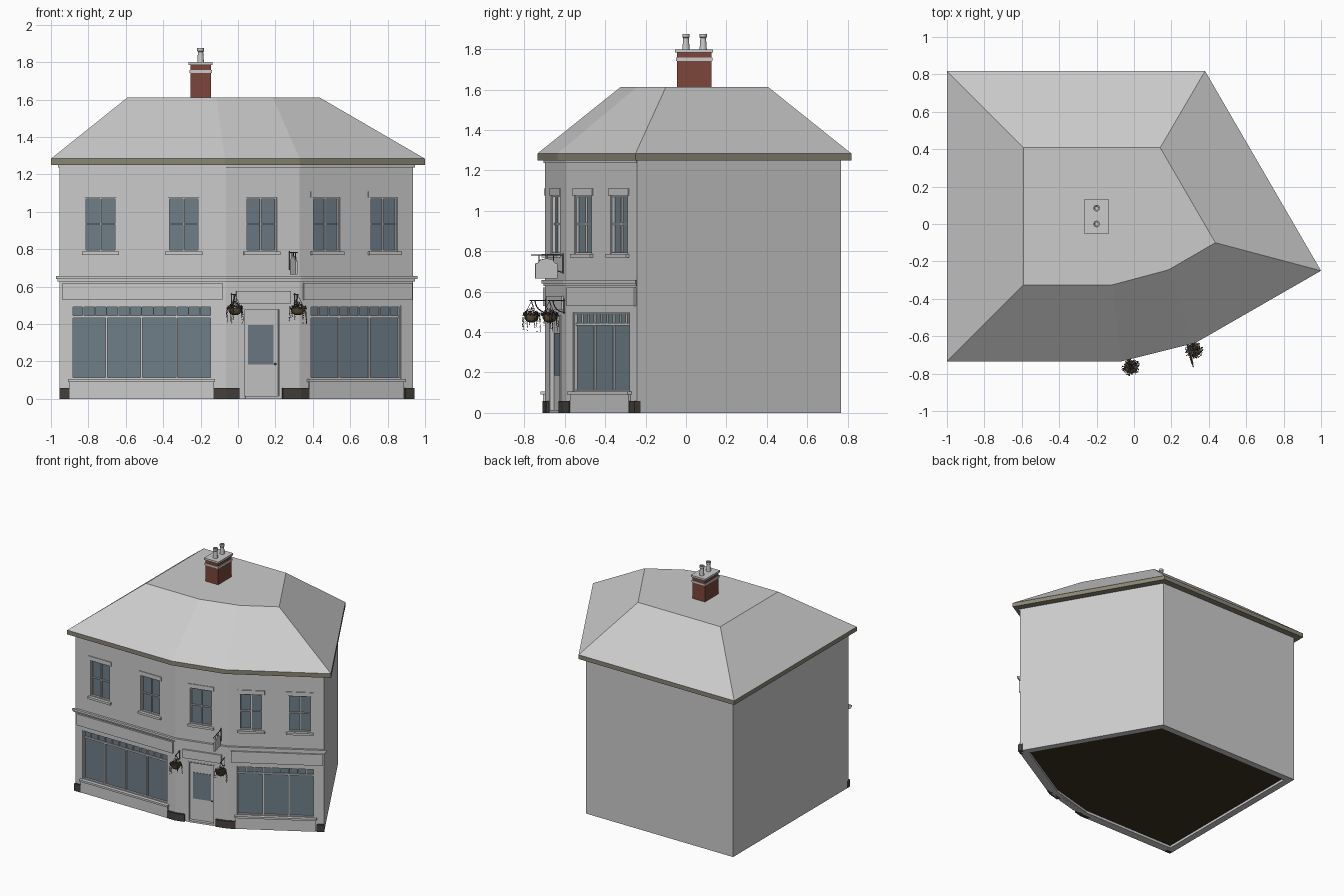
import bpy, bmesh, math, random
from mathutils import Vector

if "Cube" in bpy.data.objects:
    bpy.data.objects.remove(bpy.data.objects["Cube"])

random.seed(4)
WALL = [(-.955, -.697), (-.065, -.697), (.33, -.592), (.935, -.243), (.35, .767), (-.955, .767)]
EAVE = [(-1, -.735), (-.07, -.735), (.33, -.635), (1, -.25), (.38, .818), (-1, .818)]
CROWN = [(-.59, -.325), (-.115, -.325), (.185, -.245), (.435, -.10), (.14, .408), (-.59, .408)]


def material(name, r, g, b):
    m = bpy.data.materials.new(name)
    m.diffuse_color = (r, g, b, 1)
    m.use_nodes = True
    m.node_tree.nodes["Principled BSDF"].inputs["Base Color"].default_value = m.diffuse_color
    return m


GLASS = material("glass", .16, .21, .25)
STONE = material("dark_stone", .06, .052, .045)
BRICK = material("brick", .2, .062, .042)
TRIM = material("eave_trim", .25, .235, .18)
FLOOR = material("floor_brown", .045, .028, .015)
IRON = material("iron", .09, .09, .09)
LEAF = material("leaf", .06, .08, .035)
PETALS = [material("petal_red", .25, .04, .08), material("petal_purple", .14, .06, .2)]
SOIL = material("basket_fibre", .11, .08, .04)


def finish(name, bm, *mats):
    bmesh.ops.recalc_face_normals(bm, faces=bm.faces[:])
    me = bpy.data.meshes.new(name)
    bm.to_mesh(me)
    bm.free()
    ob = bpy.data.objects.new(name, me)
    bpy.context.collection.objects.link(ob)
    for m in mats:
        if m:
            me.materials.append(m)
    return ob


def loft(name, loops, mat=None, cyclic=False):
    """Skin consecutive loops; cap the ends unless the stack is cyclic."""
    bm = bmesh.new()
    rows = [[bm.verts.new(p) for p in l] for l in loops]
    n = len(rows[0])
    pairs = list(zip(rows, rows[1:])) + ([(rows[-1], rows[0])] if cyclic else [])
    for a, b in pairs:
        for i in range(n):
            bm.faces.new((a[i], a[(i + 1) % n], b[(i + 1) % n], b[i]))
    if not cyclic:
        bm.faces.new(rows[0])
        bm.faces.new(rows[-1])
    return finish(name, bm, mat)


def at(pts, z):
    return [(x, y, z) for x, y in pts]


def offset(pts, d):
    """Mitred offset of a counter-clockwise polygon, outward for d > 0."""
    out = []
    for i, p in enumerate(pts):
        a, b, c = Vector(pts[i - 1]), Vector(p), Vector(pts[(i + 1) % len(pts)])
        e, f = (b - a).normalized(), (c - b).normalized()
        n, m = Vector((e.y, -e.x)), Vector((f.y, -f.x))
        out.append(tuple(b + (n + m) * d / (1 + n.dot(m))))
    return out


def on(f, u, z, d):
    """Point on facade f: u along it, z up, d outward."""
    a, b = Vector(WALL[f]), Vector(WALL[f + 1])
    t = (b - a).normalized()
    p = a + t * u + Vector((t.y, -t.x)) * d
    return Vector((p.x, p.y, z))


def boxes(name, items, mat=None):
    """Boxes (facade, u0, u1, z0, z1, d0, d1) joined in one object."""
    bm = bmesh.new()
    for f, u0, u1, z0, z1, d0, d1 in items:
        v = [bm.verts.new(on(f, u, z, d)) for d in (d0, d1) for u, z in ((u0, z0), (u1, z0), (u1, z1), (u0, z1))]
        for q in ((0, 1, 2, 3), (4, 5, 6, 7), (0, 1, 5, 4), (1, 2, 6, 5), (2, 3, 7, 6), (3, 0, 4, 7)):
            bm.faces.new([v[i] for i in q])
    return finish(name, bm, mat)


def tube(name, paths, r, mat=IRON):
    cu = bpy.data.curves.new(name, 'CURVE')
    cu.dimensions, cu.bevel_depth, cu.bevel_resolution, cu.use_fill_caps = '3D', r, 1, True
    for path in paths:
        s = cu.splines.new('POLY')
        s.points.add(len(path) - 1)
        for pt, p in zip(s.points, path):
            pt.co = (*p, 1)
    cu.materials.append(mat)
    ob = bpy.data.objects.new(name, cu)
    bpy.context.collection.objects.link(ob)


def turned(name, x, y, profile, mat=None, n=16):
    ob = loft(name, [[(x + r * math.cos(k * math.tau / n), y + r * math.sin(k * math.tau / n), z)
                      for k in range(n)] for r, z in profile], mat)
    bpy.ops.object.select_all(action='DESELECT')
    ob.select_set(True)
    bpy.context.view_layer.objects.active = ob
    bpy.ops.object.shade_smooth_by_angle()


# walls, floor, eaves and roof
inner = offset(WALL, -.055)
walls = loft("walls", [at(WALL, 0), at(WALL, 1.25), at(inner, 1.25), at(inner, 0)], cyclic=True)
loft("floor", [at(inner, .02), at(inner, .03)], FLOOR)
loft("eave_board", [at(EAVE, 1.25), at(EAVE, 1.284)], TRIM)
loft("roof", [at(EAVE, 1.284), at(CROWN, 1.612)])

# ledges wrapping the three front facades
for name, z0, z1, d in (("top_moulding", 1.238, 1.25, .008), ("shop_cornice", .64, .657, .018),
                        ("cornice_underband", .628, .64, .009)):
    band = offset(WALL, d)[:4] + offset(WALL, -.01)[3::-1]
    loft(name, [at(band, z0), at(band, z1)])

cut, frame, glass, stone, sills = [], [], [], [], []


def window(f, u0, u1, z0, z1, bars, b=.008):
    cut.append((f, u0, u1, z0, z1, -.035, .05))
    glass.append((f, u0, u1, z0, z1, -.034, -.022))
    for s in ((u0, u0 + b, z0, z1), (u1 - b, u1, z0, z1), (u0 + b, u1 - b, z0, z0 + b), (u0 + b, u1 - b, z1 - b, z1)):
        frame.append((f, *s, -.03, -.006))
    for s in bars:
        frame.append((f, *s, -.03, -.012))


# upper sash windows with sills and lintels
for f, c in ((0, .22), (0, .665), (1, .197), (2, .165), (2, .52)):
    window(f, c - .085, c + .085, .787, 1.077,
           [(c - .004, c + .004, .79, 1.07), (c - .08, c + .08, .931, .939)])
    sills.append((f, c - .1, c + .1, .77, .787, -.02, .018))
    sills.append((f, c - .1, c + .1, 1.077, 1.11, -.02, .006))

# shop windows, stall risers and sign boards
boards = [(1, .057, .357, .51, .578, -.01, .012)]
for f, u0, u1, n, s0, s1 in ((0, .065, .815, 4, .018, .872), (2, .064, .626, 3, .02, .69)):
    w = (u1 - u0)
    bars = [(u0, u1, .433, .445)]
    bars += [(u0 + w * i / n - .005, u0 + w * i / n + .005, .11, .435) for i in range(1, n)]
    bars += [(u0 + w * i / n / 3 - .003, u0 + w * i / n / 3 + .003, .44, .495) for i in range(1, n * 3)]
    window(f, u0, u1, .105, .498, bars)
    sills.append((f, u0 - .018, u1 + .018, .09, .105, -.03, .022))
    sills.append((f, u0 - .01, u1 + .01, 0, .09, -.02, .012))
    boards.append((f, s0, s1, .53, .62, -.01, .012))

# corner plinth blocks
for f, u0, u1 in ((0, 0, .055), (0, .825, .893), (1, -.002, .072), (1, .312, .412), (2, -.003, .052), (2, .645, .70)):
    stone.append((f, u0, u1, 0, .058, -.02, .014))

# door
cut.append((1, .098, .302, -.02, .485, -.035, .05))
boxes("door", [(1, .106, .294, .015, .477, -.034, -.018)])
boxes("door_frame", [(1, .098, .106, 0, .485, -.034, .004), (1, .294, .302, 0, .485, -.034, .004),
                     (1, .106, .294, .477, .485, -.034, .004)])
boxes("doorstep", [(1, .106, .294, 0, .015, -.034, .006)])
glass.append((1, .127, .267, .185, .395, -.02, -.015))
k = on(1, .277, 0, -.012)
turned("door_knob", k.x, k.y, [(.002, .18), (.006, .184), (.006, .189), (.002, .193)], IRON, 8)

boxes("window_frames", frame)
boxes("window_glass", glass, GLASS)
boxes("sills_lintels_and_risers", sills)
boxes("corner_plinths", stone, STONE)
boxes("sign_boards", boards)
cutter = boxes("opening_cutter", cut)
cutter.hide_render = True
cutter.display_type = 'WIRE'
mod = walls.modifiers.new("openings", 'BOOLEAN')
mod.operation, mod.object, mod.solver = 'DIFFERENCE', cutter, 'EXACT'


# chimney stack and pots
def block(name, g, z0, z1, mat=None):
    pts = [(-.255 - g, -.045 - g), (-.145 + g, -.045 - g), (-.145 + g, .125 + g), (-.255 - g, .125 + g)]
    loft(name, [at(pts, z0), at(pts, z1)], mat)


block("chimney_stack", 0, 1.6, 1.785, BRICK)
block("chimney_band", .005, 1.743, 1.758)
block("chimney_cap", .009, 1.785, 1.8)
for i, y in enumerate((0, .085)):
    turned(f"chimney_pot_{i}", -.2, y, [(.018, 1.8), (.014, 1.855), (.018, 1.86), (.018, 1.875), (.011, 1.875), (.01, 1.83)])

# projecting sign with bracket
U = .352
half = [(.088, .665), (.145, .665), (.145, .738), (.132, .742), (.118, .758), (.088, .765)]
shape = half[1:5] + [(.088, .765)] + [(.176 - d, z) for d, z in half[4:0:-1]]
loft("hanging_sign", [[on(1, U + s, z, d) for d, z in shape] for s in (-.006, .006)])
arc = [on(1, U, .782 - .085 * math.cos(t), .085 * math.sin(t)) for t in [i * math.pi / 16 for i in range(9)]]
tube("sign_bracket", [[on(1, U, .782, 0), on(1, U, .782, .165)], [on(1, U, .69, .003), on(1, U, .79, .003)], arc,
                      [on(1, U, .782, .05), on(1, U, .755, .05)], [on(1, U, .782, .126), on(1, U, .745, .126)]], .003)

# hanging flower baskets
for i, u in enumerate((.03, .378)):
    c = on(1, u, 0, .078)
    curl = [on(1, u, .557 - .06 * math.cos(t), .06 * math.sin(t)) for t in [j * math.pi / 12 for j in range(7)]]
    tube(f"basket_bracket_{i}", [[on(1, u, .557, 0), on(1, u, .557, .088)], [on(1, u, .49, .003), on(1, u, .565, .003)], curl], .003)
    rim = [(c.x + .036 * math.cos(a), c.y + .036 * math.sin(a), .485) for a in (.3, 2.4, 4.5)]
    tube(f"basket_chains_{i}", [[p, (c.x, c.y, .555)] for p in rim], .0012)
    turned(f"basket_bowl_{i}", c.x, c.y, [(.012, .448), (.026, .455), (.035, .47), (.037, .487)], SOIL, 12)
    bm = bmesh.new()

    def leaf(p, size, m):
        a = Vector([random.uniform(-1, 1) for _ in range(3)]).normalized()
        b = a.orthogonal().normalized() * size * .5
        bm.faces.new([bm.verts.new(p + o) for o in (a * size, b, -a * size, -b)]).material_index = m

    for _ in range(150):
        t, r = random.uniform(0, math.tau), .044 * math.sqrt(random.random())
        leaf(Vector((c.x + r * math.cos(t), c.y + r * math.sin(t), .482 + random.uniform(0, .035) * (1.3 - r / .044))),
             random.uniform(.005, .009), random.choice((0, 0, 0, 1, 2)))
    stems = []
    for _ in range(11):
        t, drop = random.uniform(0, math.tau), random.uniform(.03, .085)
        path = [Vector((c.x + r * math.cos(t), c.y + r * math.sin(t), .487 - z)) for r, z in ((.034, 0), (.043, .005), (.047, drop))]
        stems.append(path)
        for s in range(5):
            leaf(path[1].lerp(path[2], s / 4), .006, random.choice((0, 0, 1, 2)))
    finish(f"basket_flowers_{i}", bm, LEAF, *PETALS)
    tube(f"basket_trailers_{i}", stems, .001, LEAF)
